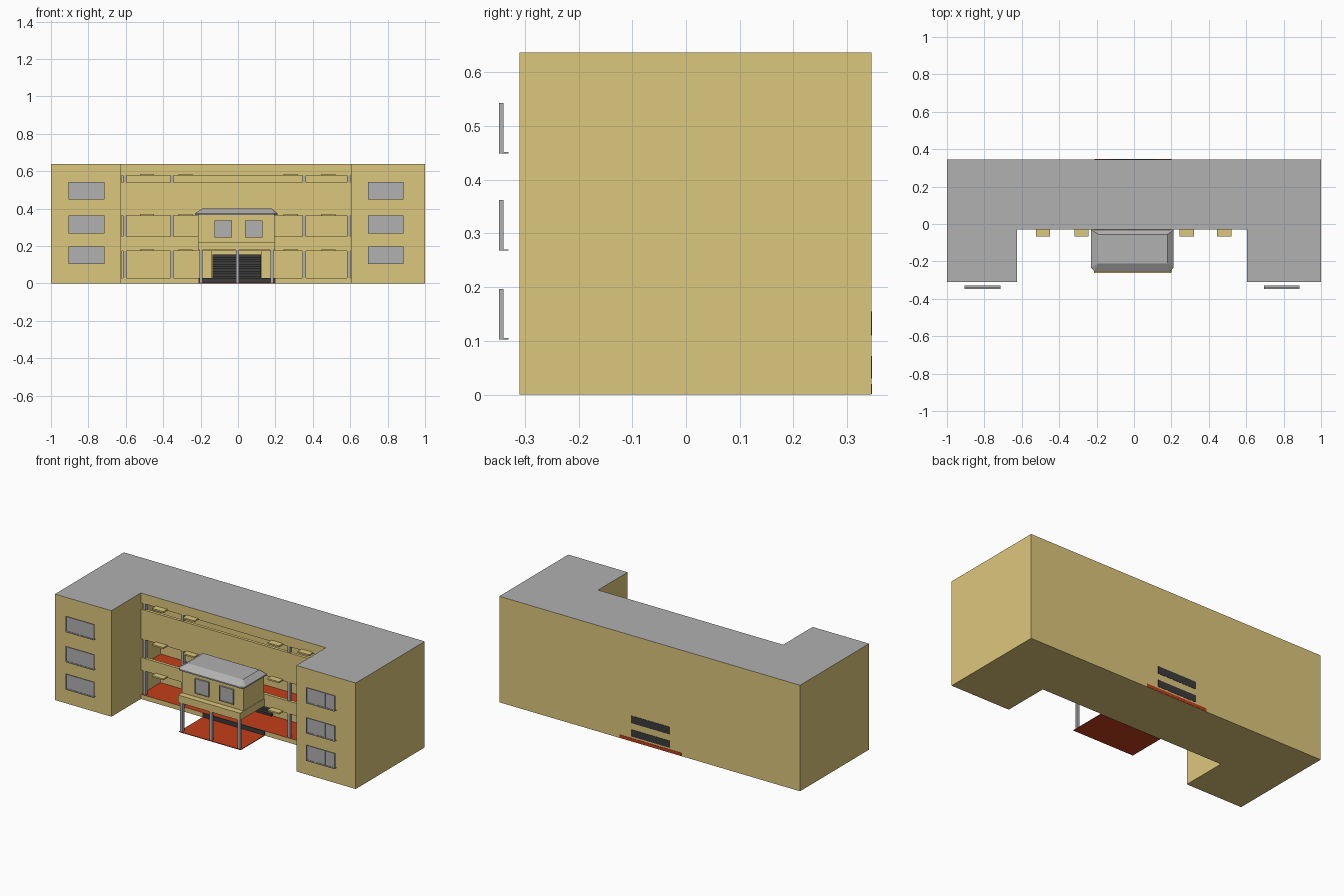
import bpy, bmesh

if "Cube" in bpy.data.objects:
    bpy.data.objects.remove(bpy.data.objects["Cube"])


def material(name, rgb):
    m = bpy.data.materials.new(name)
    m.diffuse_color = (*rgb, 1)
    m.use_nodes = True
    m.node_tree.nodes["Principled BSDF"].inputs["Base Color"].default_value = m.diffuse_color
    return m


YELLOW = material("yellow_wall", (0.72, 0.57, 0.2))
GREY = material("grey", (0.44, 0.44, 0.44))
RED = material("red_floor", (0.55, 0.05, 0.01))
DARK = material("dark_metal", (0.045, 0.045, 0.045))


def finish(name, bm, *mats):
    bmesh.ops.recalc_face_normals(bm, faces=bm.faces)
    me = bpy.data.meshes.new(name)
    bm.to_mesh(me)
    bm.free()
    for m in mats:
        me.materials.append(m)
    ob = bpy.data.objects.new(name, me)
    bpy.context.collection.objects.link(ob)
    return ob


def box(name, x, y, z, mat=None):
    bm = bmesh.new()
    bmesh.ops.create_cube(bm, size=1)
    for v in bm.verts:
        v.co = [r[0] if c < 0 else r[1] for c, r in zip(v.co, (x, y, z))]
    return finish(name, bm, *([mat] if mat else []))


def loft(name, rings, *mats):
    """Join stacked (outline, z) rings into a closed solid."""
    bm = bmesh.new()
    loops = [[bm.verts.new((x, y, z)) for x, y in pts] for pts, z in rings]
    bm.faces.new(loops[0])
    bm.faces.new(loops[-1])
    for a, b in zip(loops, loops[1:]):
        for i in range(len(a)):
            j = (i + 1) % len(a)
            bm.faces.new((a[i], a[j], b[j], b[i]))
    return finish(name, bm, *mats)


def cut(target, x, y, z):
    cutter = box("cutter", x, y, z)
    cutter.hide_render = True
    mod = target.modifiers.new("cut", 'BOOLEAN')
    mod.operation, mod.solver, mod.object = 'DIFFERENCE', 'EXACT', cutter
    bpy.context.view_layer.objects.active = target
    bpy.ops.object.modifier_apply(modifier=mod.name)
    bpy.data.objects.remove(cutter)


# U-shaped main block
WL, WR, FY, BACK = -0.625, 0.605, -0.03, 0.345
plan = [(-1, -0.31), (WL, -0.31), (WL, FY), (WR, FY),
        (WR, -0.31), (1, -0.31), (1, BACK), (-1, BACK)]
building = loft("building", [(plan, 0), (plan, 0.637)], YELLOW, GREY, RED)

# open galleries: floor, parapet top, ceiling
STOREYS = [(0.028, 0.028, 0.174), (0.2, 0.25, 0.362), (0.385, 0.54, 0.578)]
for floor, sill, ceiling in STOREYS:
    cut(building, (WL + 0.002, WR - 0.002), (-0.012, 0.155), (floor, ceiling))
    cut(building, (WL + 0.002, WR - 0.002), (-0.05, 0.0), (sill, ceiling))
# stair hall behind the entrance
cut(building, (-0.14, 0.125), (0.14, 0.342), (0.028, 0.174))

# grey roof, red gallery floors
for p in building.data.polygons:
    if p.normal.z > 0.9:
        if p.center.z > 0.63:
            p.material_index = 1
        elif any(abs(p.center.z - s[0]) < 0.004 for s in STOREYS):
            p.material_index = 2

# gallery columns and small plates at each storey
for floor, sill, ceiling in STOREYS:
    for x in (-0.605, -0.353, 0.355, 0.592):
        box("gallery_column", (x - 0.009, x + 0.009), (-0.026, -0.008),
            (floor, ceiling), GREY)
    for x in (-0.487, -0.281, 0.282, 0.482):
        box("ceiling_plate", (x - 0.038, x + 0.038), (-0.068, -0.02),
            (ceiling - 0.001, ceiling + 0.008), YELLOW)

# stairs in two flights
for x in ((-0.136, -0.006), (0.004, 0.122)):
    for i in range(10):
        box("stair_step", x, (0.145 + i * 0.0196, 0.341),
            (0.028 + i * 0.0127, 0.0405 + i * 0.0127), DARK)

# strips showing on the back wall
for z in ((0.03, 0.072), (0.11, 0.155)):
    box("back_strip", (-0.136, 0.123), (0.34, 0.3465), z, DARK)
box("back_floor_edge", (-0.21, 0.2), (0.34, 0.3465), (0.001, 0.02), RED)

# entrance porch floor, step and columns
box("porch_floor", (-0.21, 0.2), (-0.26, -0.03), (0, 0.004), RED)
box("porch_step", (-0.21, 0.2), (-0.036, -0.03), (0, 0.029), DARK)
for x in (-0.197, -0.003, 0.183):
    box("porch_column", (x - 0.008, x + 0.008), (-0.256, -0.24), (0, 0.18), GREY)

# room above the porch, with ledge and hipped roof
box("porch_ledge", (-0.215, 0.197), (-0.262, -0.03), (0.178, 0.222), YELLOW)
box("porch_room", (-0.213, 0.195), (-0.226, -0.03), (0.222, 0.375), YELLOW)


def eave(x0, x1, front, c):
    return [(x0, -0.03), (x0, front + c), (x0 + c, front),
            (x1 - c, front), (x1, front + c), (x1, -0.03)]


top = [(-0.19, -0.055), (-0.19, -0.209), (-0.189, -0.21),
       (0.179, -0.21), (0.18, -0.209), (0.18, -0.055)]
rim = eave(-0.23, 0.212, -0.253, 0.02)
loft("porch_roof", [(rim, 0.366), (rim, 0.374), (top, 0.4)], GREY)


def window(name, x0, x1, y0, y1, z0, z1, panes):
    t = 0.005
    box(name + "_glass", (x0, x1), (y0 + 0.003, y1), (z0, z1), GREY)
    for z in ((z0, z0 + t), (z1 - t, z1)):
        box(name + "_rail", (x0, x1), (y0, y1), z, GREY)
    for i in range(panes + 1):
        x = x0 + (x1 - x0 - t) * i / panes
        box(name + "_mullion", (x, x + t), (y0, y1), (z0, z1), GREY)


for x0, x1 in ((-0.125, -0.032), (0.038, 0.132)):
    window("porch_window", x0, x1, -0.235, -0.224, 0.245, 0.335, 1)

# windows standing just off the wing fronts, each with a sill
for x0, x1, panes in ((-0.905, -0.715, 2), (0.695, 0.885, 3)):
    for z0, z1 in ((0.105, 0.197), (0.27, 0.362), (0.451, 0.543)):
        window("wing_window", x0, x1, -0.348, -0.34, z0, z1, panes)
        box("window_sill", (x0, x1), (-0.348, -0.33), (z0 - 0.002, z0), GREY)
